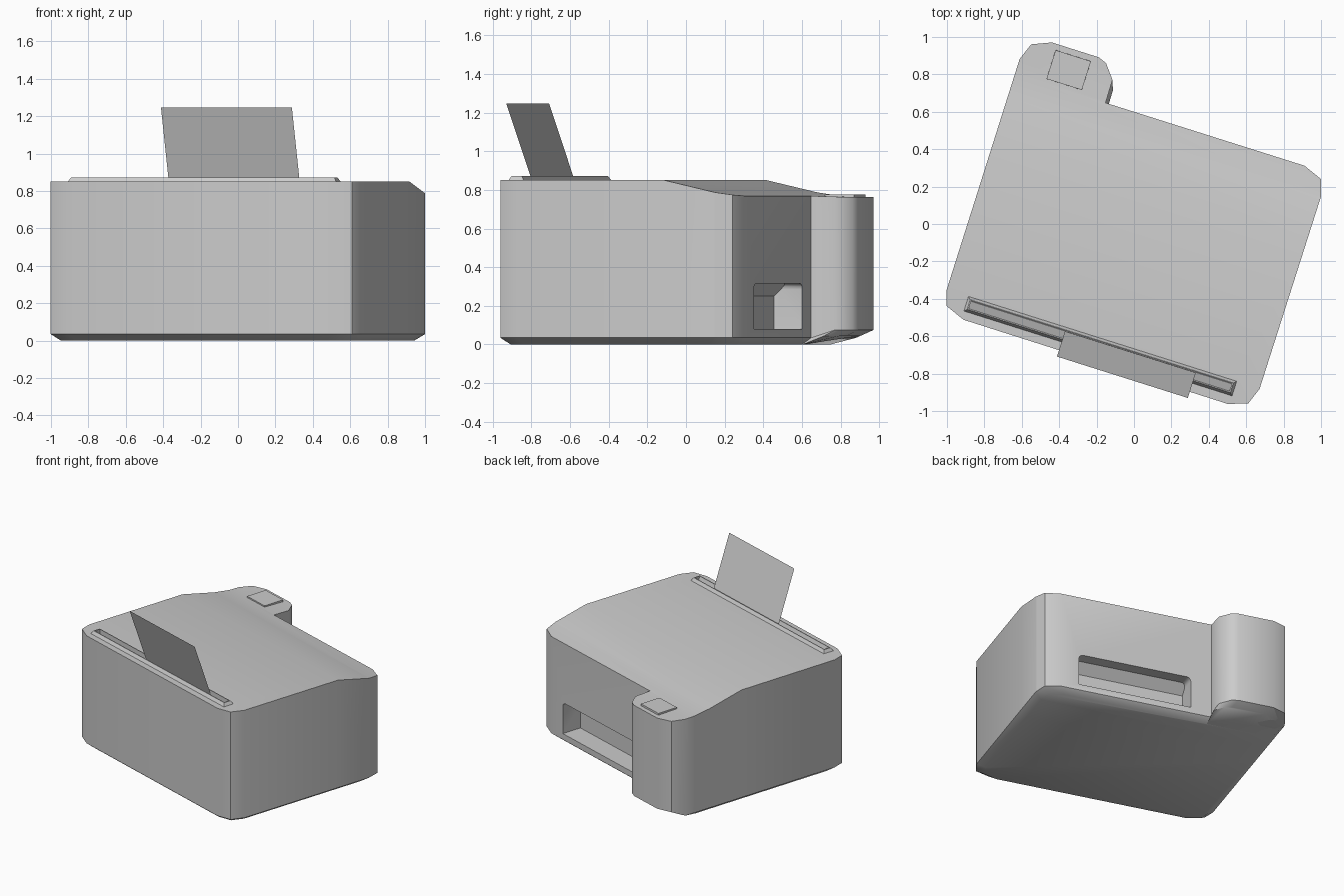
import bpy, bmesh, math

if "Cube" in bpy.data.objects:
    bpy.data.objects.remove(bpy.data.objects["Cube"])

TURN = math.radians(-17.55)  # the whole printer stands turned about z


def add(name, bm):
    bmesh.ops.recalc_face_normals(bm, faces=bm.faces)
    me = bpy.data.meshes.new(name)
    bm.to_mesh(me)
    bm.free()
    ob = bpy.data.objects.new(name, me)
    ob.rotation_euler.z = TURN
    bpy.context.collection.objects.link(ob)
    return ob


def frustum(x0, x1, y0, y1, z0, z1, inset):
    bm = bmesh.new()
    rings = []
    for z, i in ((z0, 0), (z1, inset)):
        rings.append([bm.verts.new(p) for p in ((x0 + i, y0 + i, z), (x1 - i, y0 + i, z),
                                                (x1 - i, y1 - i, z), (x0 + i, y1 - i, z))])
    a, b = rings
    bm.faces.new(a)
    bm.faces.new(b)
    for k in range(4):
        n = (k + 1) % 4
        bm.faces.new((a[k], a[n], b[n], b[k]))
    return bm


def prism_x(profile, x0, x1):
    bm = bmesh.new()
    f = bm.faces.new([bm.verts.new((x0, y, z)) for y, z in profile])
    r = bmesh.ops.extrude_face_region(bm, geom=[f])
    for v in r["geom"]:
        if isinstance(v, bmesh.types.BMVert):
            v.co.x = x1
    return bm


def combine(target, other, operation):
    bpy.context.view_layer.update()
    m = target.modifiers.new(operation, 'BOOLEAN')
    m.operation = operation
    m.solver = 'EXACT'
    m.object = other
    bpy.context.view_layer.objects.active = target
    bpy.ops.object.modifier_apply(modifier=m.name)
    bpy.data.objects.remove(other, do_unlink=True)


def top_height(y):
    pts = ((-2, .85), (.17, .85), (.445, .787), (.575, .768), (.8, .762))
    for (a, za), (b, zb) in zip(pts, pts[1:]):
        if y <= b:
            return za + (zb - za) * (y - a) / (b - a)
    return .762


# body: outline with a rear corner tower, chamfered foot and sloping top
outline = [(-.849, .656), (-.814, .750), (-.712, .793), (-.449, .793), (-.402, .775),
           (-.342, .700), (-.340, .572), (.775, .572), (.882, .530), (.909, .437),
           (.906, -.638), (.871, -.732), (.766, -.766), (-.714, -.763),
           (-.822, -.721), (-.849, -.637)]
bm = bmesh.new()
bm.faces.new([bm.verts.new((x, y, 0)) for x, y in outline])
for y in (.17, .445, .575):
    bmesh.ops.bisect_plane(bm, geom=bm.verts[:] + bm.edges[:] + bm.faces[:],
                           plane_co=(0, y, 0), plane_no=(0, 1, 0))
layer = bm.faces[:]
foot = bm.verts[:]
for level in (0, 1):
    r = bmesh.ops.extrude_face_region(bm, geom=layer)["geom"]
    layer = [g for g in r if isinstance(g, bmesh.types.BMFace)]
    for v in (g for g in r if isinstance(g, bmesh.types.BMVert)):
        v.co.z = top_height(v.co.y) if level else (.075 if v.co.y > .67 else .035)
for v in foot:
    v.co.z = .045 if v.co.y > .6 else 0
    v.co.x *= .945
    v.co.y = -.1 + (v.co.y + .1) * .935
body = add("body", bm)

# raised lip around the paper slot, then the slanted slot itself
combine(body, add("slot_lip", frustum(-.733, .783, -.724, -.63, .84, .873, .02)), 'UNION')
combine(body, add("slot_cutter", prism_x([(-.704, .89), (-.657, .755), (-.655, .755), (-.655, .89)],
                                         -.706, .756)), 'DIFFERENCE')

# output opening in the rear wall, with rounded upper corners
bm = prism_x([(.65, .08), (.42, .08), (.42, .25), (.486, .315), (.65, .315)], -.186, .645)
corners = [e for e in bm.edges if all(v.co.z > .31 for v in e.verts)
           and abs(e.verts[0].co.x - e.verts[1].co.x) < .01]
bmesh.ops.bevel(bm, geom=corners, offset=.03, segments=3, profile=.5, affect='EDGES')
combine(body, add("opening_cutter", bm), 'DIFFERENCE')

# button on the tower
button = add("button", frustum(-.681, -.481, .598, .761, .74, .777, .001))

# leaning sheet of paper
bm = bmesh.new()
bm.faces.new([bm.verts.new(p) for p in ((-.179, -.658, .84), (.555, -.658, .84),
                                        (.555, -.80, 1.247), (-.179, -.80, 1.247))])
add("paper_sheet", bm)

# smooth shading with crisp edges on the body
bpy.ops.object.select_all(action='DESELECT')
body.select_set(True)
bpy.context.view_layer.objects.active = body
bpy.ops.object.shade_smooth_by_angle(angle=math.radians(40))
